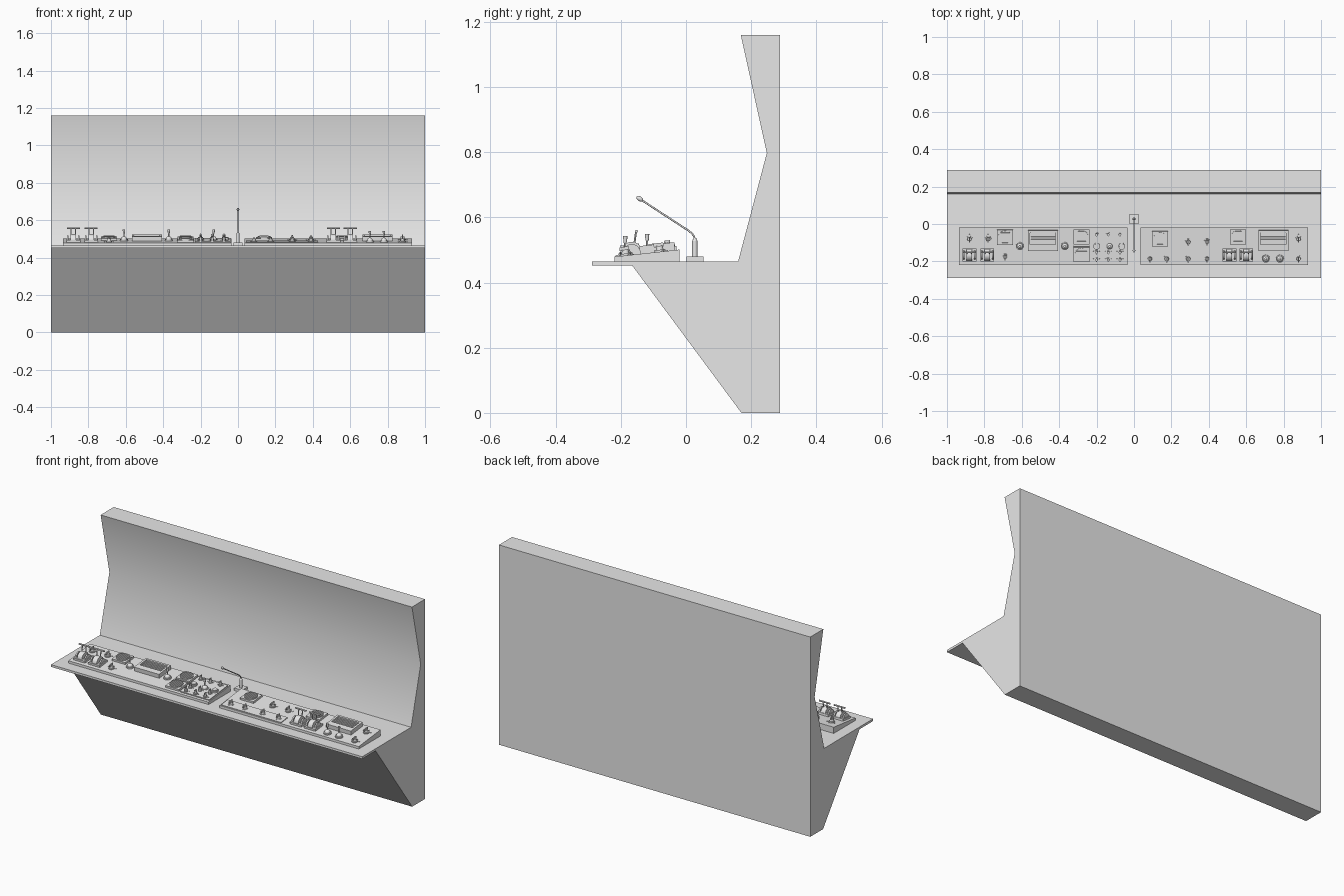
import bpy, bmesh, math
from mathutils import Matrix, Vector

if "Cube" in bpy.data.objects:
    bpy.data.objects.remove(bpy.data.objects["Cube"])

grey = bpy.data.materials.new("light_grey")
grey.use_nodes = True
grey.diffuse_color = (0.8, 0.8, 0.8, 1)
grey.node_tree.nodes["Principled BSDF"].inputs["Base Color"].default_value = (0.8, 0.8, 0.8, 1)

SLOPE = math.atan(0.11)


def box(bm, size, at, tilt=0):
    m = Matrix.Translation(at) @ Matrix.Rotation(tilt, 4, 'X') @ Matrix.Diagonal((*size, 1))
    bmesh.ops.create_cube(bm, size=1, matrix=m)


def rod(bm, r, length, at, axis='Z', r2=None, tilt=0, sides=20):
    turn = Matrix.Rotation(math.pi / 2, 4, 'Y') if axis == 'X' else Matrix.Rotation(tilt, 4, 'X')
    bmesh.ops.create_cone(bm, cap_ends=True, segments=sides, radius1=r, depth=length,
                          radius2=r if r2 is None else r2, matrix=Matrix.Translation(at) @ turn)


def ball(bm, r, at):
    bmesh.ops.create_uvsphere(bm, u_segments=14, v_segments=8, radius=r,
                              matrix=Matrix.Translation(at))


def finish(bm, name):
    mesh = bpy.data.meshes.new(name)
    bmesh.ops.recalc_face_normals(bm, faces=bm.faces)
    bm.to_mesh(mesh)
    bm.free()
    mesh.shade_smooth()
    mesh.set_sharp_from_angle(angle=math.radians(35))
    mesh.materials.append(grey)
    return mesh


def add(name, mesh):
    ob = bpy.data.objects.new(name, mesh)
    bpy.context.scene.collection.objects.link(ob)
    return ob


def extrude_profile(name, points, x0, x1):
    bm = bmesh.new()
    face = bm.faces.new([bm.verts.new((x0, y, z)) for y, z in points])
    new = bmesh.ops.extrude_face_region(bm, geom=[face])["geom"]
    bmesh.ops.translate(bm, vec=(x1 - x0, 0, 0),
                        verts=[v for v in new if isinstance(v, bmesh.types.BMVert)])
    return add(name, finish(bm, name))


def control(name, build, spots):
    """Build one control and place copies of it on the sloping panels."""
    bm = bmesh.new()
    build(bm)
    mesh = finish(bm, name)
    for i, (x, y) in enumerate(spots, 1):
        ob = add(f"{name}_{i}", mesh)
        ob.location = (x, y, 0.479 + (y + 0.22) * 0.11)
        ob.rotation_euler.x = SLOPE


# Console body with overhanging desk and angled back wall
extrude_profile("console_body", [
    (0.17, 0), (0.288, 0), (0.288, 1.16), (0.168, 1.16), (0.248, 0.797), (0.16, 0.465),
    (-0.288, 0.465), (-0.288, 0.452), (-0.165, 0.452)], -1, 1)

# Two wedge-shaped control panels
wedge = [(-0.22, 0.464), (-0.02, 0.464), (-0.02, 0.501), (-0.22, 0.479)]
extrude_profile("right_panel", wedge, -0.935, -0.035)
extrude_profile("left_panel", wedge, 0.035, 0.93)


# Rotary knobs with pointer grip and side marks
def knob(bm):
    rod(bm, 0.017, 0.006, (0, 0, 0.003))
    rod(bm, 0.012, 0.014, (0, 0, 0.011), r2=0.010)
    box(bm, (0.006, 0.03, 0.012), (0, -0.002, 0.021))
    for x, y in ((-0.023, 0.008), (0.023, 0.008), (0, 0.023)):
        box(bm, (0.005, 0.005, 0.003), (x, y, 0.001))


control("rotary_knob", knob, [
    (-0.88, -0.08), (-0.78, -0.08), (-0.69, -0.175),
    (0.085, -0.185), (0.175, -0.185), (0.29, -0.185), (0.39, -0.185),
    (0.29, -0.095), (0.39, -0.095), (0.88, -0.08), (0.88, -0.185)])


# Small toggle knobs
def toggle(bm):
    rod(bm, 0.011, 0.006, (0, 0, 0.008))
    rod(bm, 0.007, 0.018, (0, 0, 0.018))
    box(bm, (0.004, 0.018, 0.008), (0, 0, 0.028))
    for x in (-0.016, 0.016):
        box(bm, (0.004, 0.004, 0.004), (x, 0.003, 0.006))


control("toggle_switch", toggle,
        [(x, y) for x in (-0.2, -0.138, -0.075) for y in (-0.055, -0.19)]
        + [(x, -0.15) for x in (-0.2, -0.138, -0.075)])


# Round buttons and the plate carrying the switch cluster
def button(bm):
    rod(bm, 0.018, 0.012, (0, 0, 0.008))
    rod(bm, 0.014, 0.006, (0, 0, 0.016))


control("round_button", button, [(-0.2, -0.118), (-0.065, -0.118)])
control("switch_plate", lambda bm: box(bm, (0.19, 0.172, 0.006), (0, 0, 0.003)), [(-0.135, -0.12)])
control("knob_plate", lambda bm: box(bm, (0.385, 0.062, 0.004), (0, 0, 0.002)), [(0.235, -0.185)])
control("divider_strip", lambda bm: box(bm, (0.09, 0.005, 0.008), (0, 0, 0.004)), [(-0.28, -0.117)])


# Speaker gauges: square frame with slatted round grille
def gauge(bm):
    box(bm, (0.086, 0.08, 0.012), (0, 0, 0.006))
    rod(bm, 0.036, 0.006, (0, 0, 0.014), sides=32)
    for i in range(-5, 6):
        y = i * 0.006
        box(bm, (2 * math.sqrt(0.034 ** 2 - y * y), 0.003, 0.003), (0, y, 0.018))


control("speaker_gauge", gauge, [(-0.69, -0.07), (-0.28, -0.068), (-0.28, -0.163),
                                 (0.14, -0.078), (0.555, -0.068)])


# Display screens with raised rim and ribbed glass
def screen(bm):
    box(bm, (0.16, 0.108, 0.014), (0, 0, 0.007))
    for s in (-1, 1):
        box(bm, (0.012, 0.108, 0.010), (s * 0.074, 0, 0.019))
    box(bm, (0.16, 0.012, 0.010), (0, 0.048, 0.019))
    box(bm, (0.16, 0.034, 0.010), (0, -0.037, 0.019))
    for i in range(9):
        box(bm, (0.13, 0.003, 0.003), (0, -0.014 + i * 0.0066, 0.015))


control("display_screen", screen, [(-0.487, -0.087), (0.745, -0.087)])


# Ball-mounted levers
def lever(bm):
    rod(bm, 0.021, 0.008, (0, 0, 0.004))
    ball(bm, 0.016, (0, 0, 0.008))
    rod(bm, 0.003, 0.04, (0, 0.002, 0.032), tilt=-0.1)
    rod(bm, 0.005, 0.02, (0, 0.004, 0.049), r2=0.007, tilt=-0.1)


control("ball_lever", lever, [(-0.61, -0.118), (-0.37, -0.118), (-0.13, -0.118),
                              (0.705, -0.185), (0.78, -0.185)])


# Throttles: half-drum housing, side cheeks, twin arms and crossbar
def throttle(bm):
    box(bm, (0.074, 0.07, 0.012), (0, 0, 0.006))
    rod(bm, 0.032, 0.03, (0, 0, 0.008), axis='X', sides=28)
    for s in (-1, 1):
        rod(bm, 0.025, 0.008, (s * 0.029, 0, 0.008), axis='X', sides=28)
        rod(bm, 0.003, 0.048, (s * 0.012, 0.014, 0.048), tilt=-0.25, sides=10)
    rod(bm, 0.0045, 0.07, (0, 0.021, 0.07), axis='X', sides=12)


control("throttle", throttle, [(-0.88, -0.165), (-0.785, -0.165), (0.51, -0.165), (0.6, -0.165)])

# Desk microphone: base, post, gooseneck and head
bm = bmesh.new()
box(bm, (0.05, 0.052, 0.016), (0, 0.027, 0.472))
rod(bm, 0.008, 0.048, (0, 0.027, 0.503))
rod(bm, 0.008, 0.01, (0, 0.027, 0.532), r2=0.004)
add("microphone_base", finish(bm, "microphone_base"))

curve = bpy.data.curves.new("microphone_neck", 'CURVE')
curve.dimensions = '3D'
curve.bevel_depth = 0.0028
curve.bevel_resolution = 2
curve.use_fill_caps = True
curve.materials.append(grey)
path = [(0.027, 0.53), (0.025, 0.541), (0.019, 0.55), (0.008, 0.559), (-0.135, 0.652)]
spline = curve.splines.new('POLY')
spline.points.add(len(path) - 1)
for point, (y, z) in zip(spline.points, path):
    point.co = (0, y, z, 1)
add("microphone_neck", curve)

bm = bmesh.new()
ball(bm, 0.007, (0, 0, 0))
bmesh.ops.scale(bm, vec=(1, 1.7, 1), verts=bm.verts)
head = add("microphone_head", finish(bm, "microphone_head"))
head.location = (0, -0.142, 0.657)
head.rotation_euler.x = -0.57
